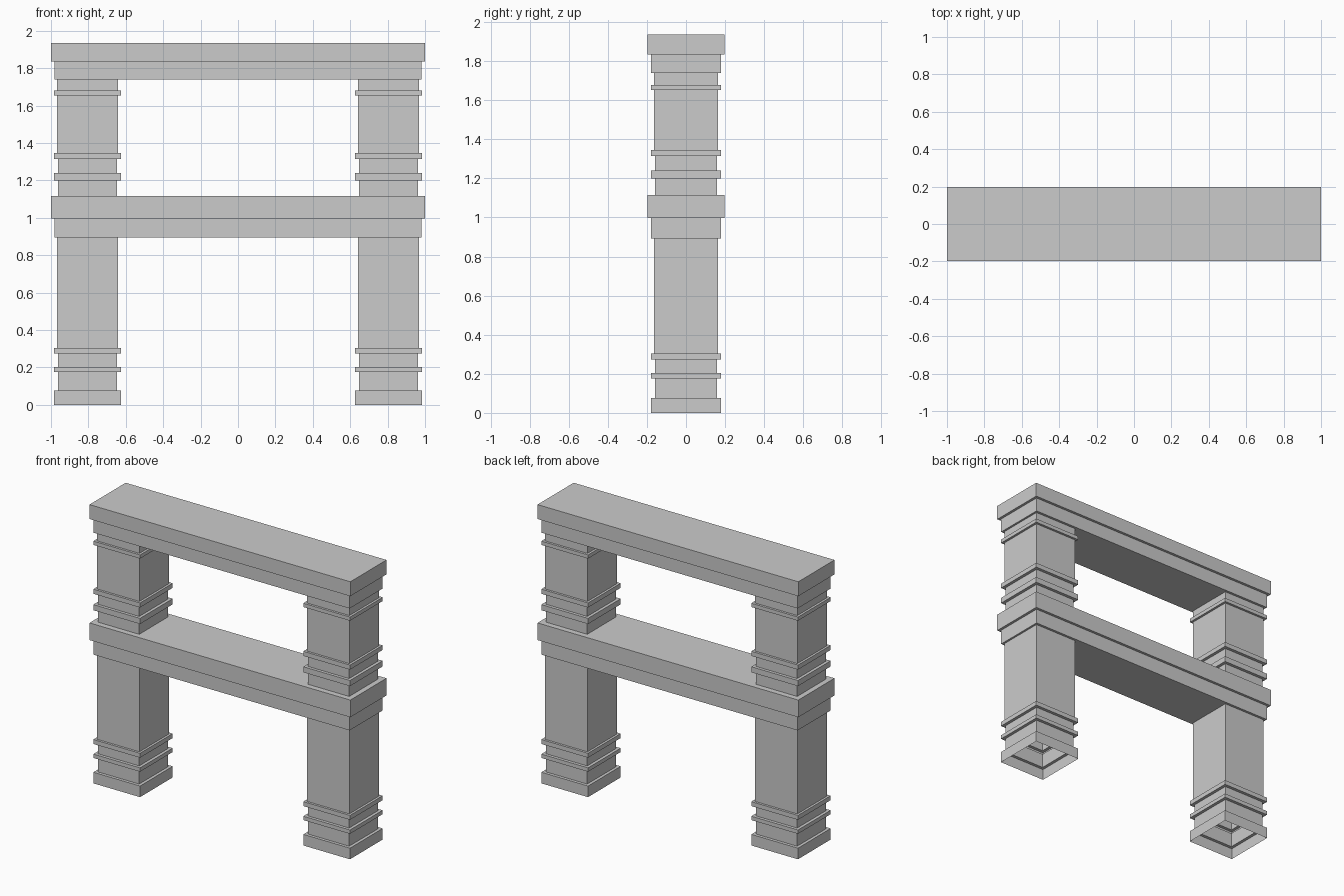
import bpy, bmesh

if "Cube" in bpy.data.objects:
    bpy.data.objects.remove(bpy.data.objects["Cube"])


def stepped_block(name, cx, levels, cap):
    """Stack rectangular rings (half_x, half_y, z) into one stepped shell."""
    bm = bmesh.new()
    rings = []
    for hx, hy, z in levels:
        rings.append([bm.verts.new((cx + sx * hx, sy * hy, z))
                      for sx, sy in ((-1, -1), (1, -1), (1, 1), (-1, 1))])
    for a, b in zip(rings, rings[1:]):
        for i in range(4):
            j = (i + 1) % 4
            bm.faces.new((a[i], a[j], b[j], b[i]))
    if cap:
        bm.faces.new(rings[0][::-1])
        bm.faces.new(rings[-1])
    mesh = bpy.data.meshes.new(name)
    bm.to_mesh(mesh)
    bm.free()
    obj = bpy.data.objects.new(name, mesh)
    bpy.context.collection.objects.link(obj)


def column_levels(start, sections):
    """Turn (half width, top z) sections into square rings."""
    levels, z = [], start
    for half, top in sections:
        levels += [(half, half, z), (half, half, top)]
        z = top
    return levels


BAND, NECK, SHAFT = 0.179, 0.158, 0.163

# Lower pillars: plinth, two bands, shaft (open underneath)
lower = column_levels(0, [(BAND, 0.077), (NECK, 0.176), (BAND, 0.203),
                          (NECK, 0.273), (BAND, 0.304), (SHAFT, 0.893)])
# Upper pillars: two bands, shaft, collar band
upper = column_levels(1.115, [(NECK, 1.2), (BAND, 1.239), (NECK, 1.314),
                              (BAND, 1.346), (SHAFT, 1.653), (BAND, 1.679),
                              (SHAFT, 1.738)])
for side, cx in (("left", -0.805), ("right", 0.805)):
    stepped_block(f"lower_pillar_{side}", cx, lower, False)
    stepped_block(f"upper_pillar_{side}", cx, upper, False)

# Crossbeams with an overhanging upper course
for name, z0, z1, z2 in (("middle_beam", 0.893, 0.996, 1.115),
                         ("top_beam", 1.738, 1.835, 1.935)):
    stepped_block(name, 0, [(0.982, 0.18, z0), (0.982, 0.18, z1),
                            (1.0, 0.198, z1), (1.0, 0.198, z2)], True)
